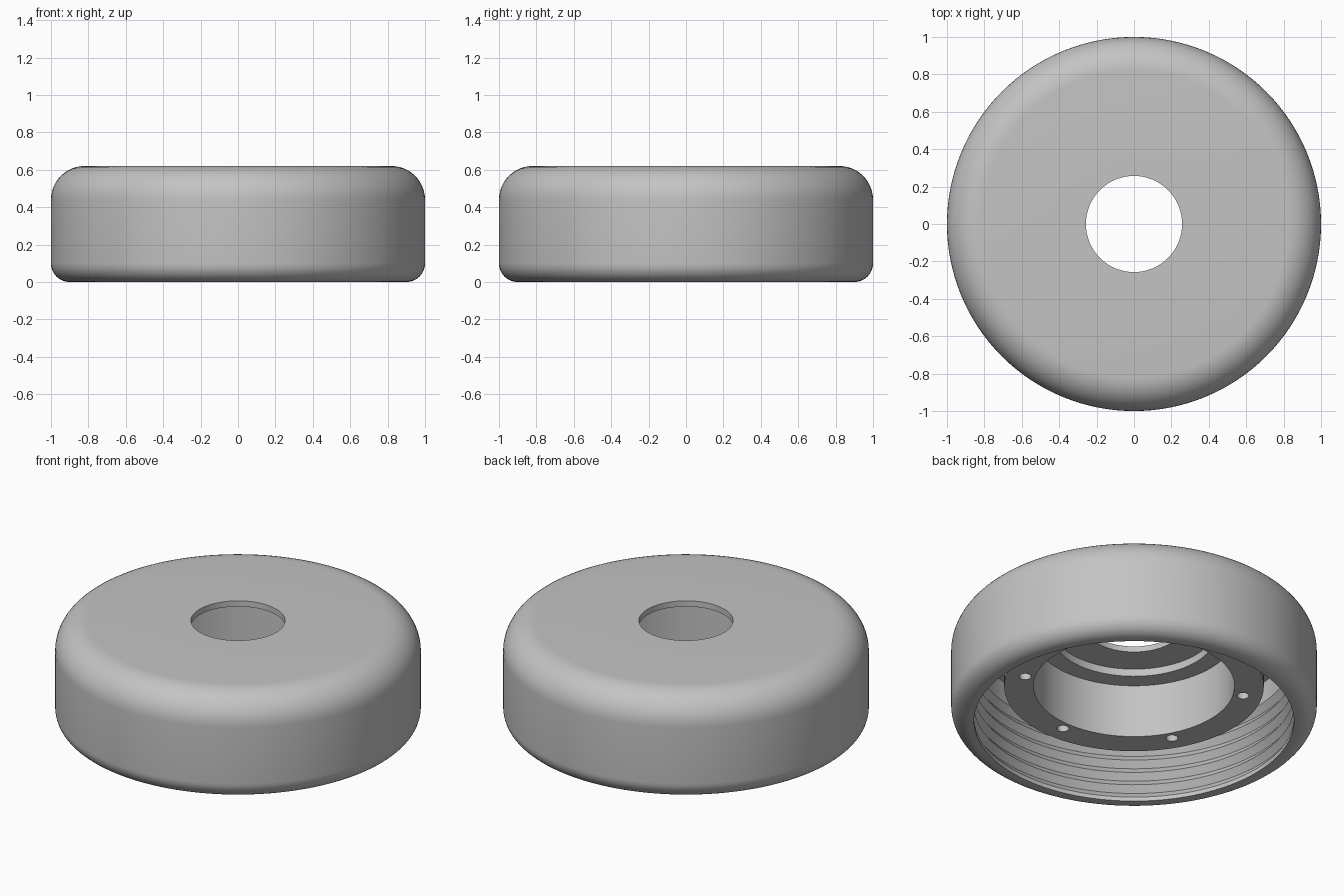
import bpy, bmesh
from math import cos, sin, pi, radians
from mathutils import Matrix

if "Cube" in bpy.data.objects:
    bpy.data.objects.remove(bpy.data.objects["Cube"], do_unlink=True)

grey = bpy.data.materials.new("plain_grey")
grey.use_nodes = True
colour = (0.55, 0.55, 0.55, 1)
grey.diffuse_color = colour
grey.node_tree.nodes["Principled BSDF"].inputs["Base Color"].default_value = colour

SEGMENTS = 128


def make_object(name, bm):
    bmesh.ops.recalc_face_normals(bm, faces=bm.faces)
    mesh = bpy.data.meshes.new(name)
    bm.to_mesh(mesh)
    bm.free()
    mesh.materials.append(grey)
    obj = bpy.data.objects.new(name, mesh)
    bpy.context.collection.objects.link(obj)
    return obj


def lathe(name, profile):
    """Revolve a closed (radius, height) outline about z."""
    bm = bmesh.new()
    rings = []
    for i in range(SEGMENTS):
        a = 2 * pi * i / SEGMENTS
        rings.append([bm.verts.new((r * cos(a), r * sin(a), z)) for r, z in profile])
    n = len(profile)
    for i, ring in enumerate(rings):
        after = rings[(i + 1) % SEGMENTS]
        for j in range(n):
            k = (j + 1) % n
            bm.faces.new((ring[j], after[j], after[k], ring[k]))
    return make_object(name, bm)


def fillet(r, z, radius, start, end, steps=12):
    angles = [radians(start + (end - start) * i / steps) for i in range(steps + 1)]
    return [(r + radius * cos(a), z + radius * sin(a)) for a in angles]


def smooth(obj, angle=25):
    bpy.ops.object.select_all(action="DESELECT")
    obj.select_set(True)
    bpy.context.view_layer.objects.active = obj
    bpy.ops.object.shade_smooth_by_angle(angle=radians(angle))


# Outer cap: rounded rim, threaded inside wall, top plate with a centre hole
crest, root, pitch, first = 0.875, 0.903, 0.078, 0.025
thread = [(crest, 0)]
for i in range(5):
    z = first + i * pitch
    thread += [(crest, z), (root, z + pitch / 2)]
thread += [(crest, first + 5 * pitch), (crest, 0.54)]
plate = [(0.445, 0.54), (0.445, 0.585), (0.257, 0.585), (0.257, 0.62)]
outside = fillet(0.82, 0.44, 0.18, 90, 0) + fillet(0.9, 0.1, 0.1, 0, -90)
cap = lathe("threaded_cap", thread + plate + outside)

# Inner collar hanging from the top plate
collar = lathe("inner_collar", [(0.55, 0.22), (0.71, 0.22), (0.71, 0.56), (0.55, 0.56)])

# Six blind screw holes in the collar's lower face
bm = bmesh.new()
for i in range(6):
    a = radians(30 + 60 * i)
    bmesh.ops.create_cone(bm, cap_ends=True, segments=24, radius1=0.033, radius2=0.033,
                          depth=0.3, matrix=Matrix.Translation((0.605 * cos(a), 0.605 * sin(a), 0.22)))
cutter = make_object("screw_hole_cutter", bm)
cutter.hide_render = True
cut = collar.modifiers.new("screw_holes", "BOOLEAN")
cut.operation = "DIFFERENCE"
cut.solver = "EXACT"
cut.object = cutter
bpy.context.view_layer.objects.active = collar
bpy.ops.object.modifier_apply(modifier=cut.name)
bpy.data.objects.remove(cutter, do_unlink=True)

for part in (cap, collar):
    smooth(part)
